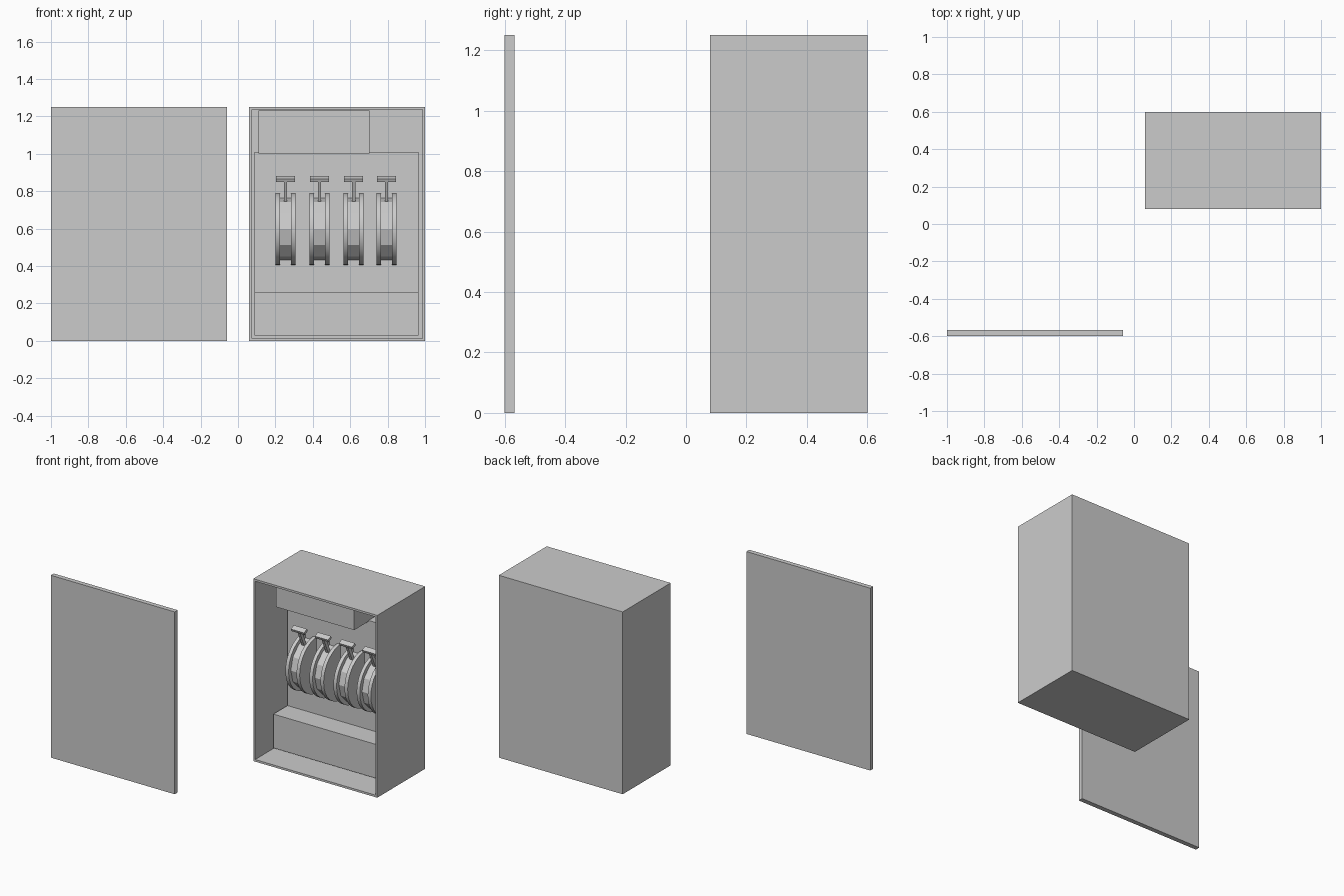
import bpy, bmesh, math
from mathutils import Vector, Matrix

if "Cube" in bpy.data.objects:
    bpy.data.objects.remove(bpy.data.objects["Cube"])


def make_object(name, bm):
    bmesh.ops.recalc_face_normals(bm, faces=bm.faces)
    me = bpy.data.meshes.new(name)
    bm.to_mesh(me)
    bm.free()
    ob = bpy.data.objects.new(name, me)
    bpy.context.collection.objects.link(ob)
    return ob


def box_bm(lo, hi):
    bm = bmesh.new()
    bmesh.ops.create_cube(bm, size=1)
    lo, hi = Vector(lo), Vector(hi)
    for v in bm.verts:
        v.co = Vector([l + (c + 0.5) * (h - l) for l, h, c in zip(lo, hi, v.co)])
    return bm


def box(name, lo, hi):
    return make_object(name, box_bm(lo, hi))


def half_disc(name, x0, x1, radius, steps):
    # front half of a wheel, flat side sunk into the mounting block
    bm = bmesh.new()
    ring = []
    for i in range(steps + 1):
        a = math.pi / 2 + math.pi * i / steps
        ring.append(bm.verts.new((x0, WHEEL_Y + radius * math.cos(a),
                                  WHEEL_Z + radius * math.sin(a))))
    face = bm.faces.new(ring)
    out = bmesh.ops.extrude_face_region(bm, geom=[face])
    new = [g for g in out['geom'] if isinstance(g, bmesh.types.BMVert)]
    bmesh.ops.translate(bm, verts=new, vec=(x1 - x0, 0, 0))
    return make_object(name, bm)


def smooth(ob):
    bpy.ops.object.select_all(action='DESELECT')
    ob.select_set(True)
    bpy.context.view_layer.objects.active = ob
    bpy.ops.object.shade_smooth_by_angle(angle=math.radians(25))


# door panel standing apart from the cabinet
box("door_panel", (-1, -0.6, 0), (-0.06, -0.568, 1.25))

# cabinet shell, hollowed from the front
bm = box_bm((0.06, 0.08, 0), (1, 0.6, 1.25))
bm.normal_update()
front = min(bm.faces, key=lambda f: f.calc_center_median().y)
bmesh.ops.inset_region(bm, faces=[front], thickness=0.02)
pocket = bmesh.ops.extrude_discrete_faces(bm, faces=[front])['faces'][0]
bmesh.ops.translate(bm, verts=pocket.verts, vec=(0, 0.5, 0))
make_object("cabinet_shell", bm)

# inner blocks
box("lower_block", (0.088, 0.257, 0.03), (0.965, 0.575, 0.262))
box("mounting_block", (0.088, 0.41, 0.262), (0.965, 0.575, 1.01))
box("upper_block", (0.11, 0.255, 1.003), (0.703, 0.575, 1.232))

# four lever wheels
WHEEL_Y, WHEEL_Z = 0.42, 0.598
TILT = math.radians(24)
for n, x in enumerate((0.254, 0.436, 0.618, 0.794), 1):
    for side, s in (("left", -1), ("right", 1)):
        smooth(half_disc(f"wheel_{n}_{side}_flange", x + s * 0.054, x + s * 0.03, 0.192, 16))
    half_disc(f"wheel_{n}_drum", x - 0.031, x + 0.031, 0.168, 6)
    # T-shaped lever, tilted forward about the wheel axis
    place = Matrix.Translation((x, WHEEL_Y, WHEEL_Z)) @ Matrix.Rotation(TILT, 4, 'X')
    stem = box(f"lever_{n}_stem", (-0.009, -0.012, 0.14), (0.009, 0.012, 0.286))
    grip = box(f"lever_{n}_grip", (-0.05, -0.018, 0.284), (0.05, 0.018, 0.302))
    stem.matrix_world = grip.matrix_world = place
